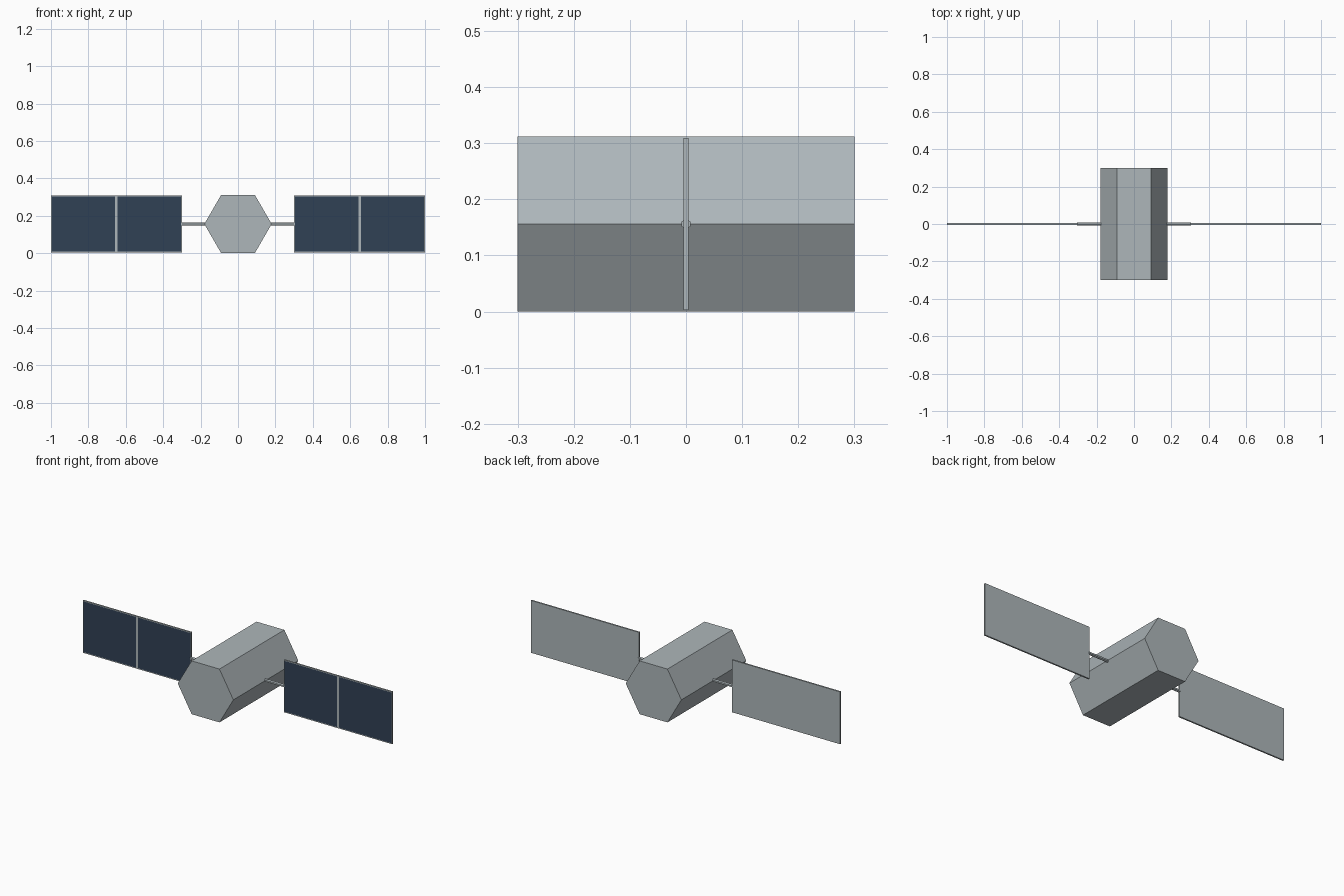
import bpy, bmesh
from math import pi
from mathutils import Matrix, Vector

cube = bpy.data.objects.get("Cube")
if cube:
    bpy.data.objects.remove(cube, do_unlink=True)


def material(name, rgb):
    mat = bpy.data.materials.new(name)
    mat.use_nodes = True
    mat.diffuse_color = (*rgb, 1)
    mat.node_tree.nodes["Principled BSDF"].inputs["Base Color"].default_value = (*rgb, 1)
    return mat


metal = material("light grey metal", (0.42, 0.47, 0.49))
cell_blue = material("dark blue cells", (0.03, 0.052, 0.09))


def finish(name, bm, *mats):
    mesh = bpy.data.meshes.new(name)
    bmesh.ops.recalc_face_normals(bm, faces=bm.faces)
    bm.to_mesh(mesh)
    bm.free()
    for mat in mats:
        mesh.materials.append(mat)
    obj = bpy.data.objects.new(name, mesh)
    bpy.context.collection.objects.link(obj)
    return obj


def hex_prism(name, radius, length, centre, turn):
    bm = bmesh.new()
    bmesh.ops.create_cone(bm, cap_ends=True, segments=6, radius1=radius, radius2=radius,
                          depth=length, matrix=Matrix.Translation(centre) @ turn)
    return finish(name, bm, metal)


R = 0.18                      # body corner radius
MID = R * 3 ** 0.5 / 2        # height of the body axis
INNER, OUTER = 0.30, 1.0      # panel ends
HALF_H, HALF_T = 0.153, 0.0045
RIM, GAP = 0.005, 0.007       # frame rim, half the centre bar

# Six-sided body, with corners pointing to the sides
hex_prism("body", R, 0.6, (0, 0, MID),
          Matrix.Rotation(pi / 2, 4, "X") @ Matrix.Rotation(pi / 2, 4, "Z"))


def solar_panel(name, side):
    centre = side * (INNER + OUTER) / 2
    half_w = (OUTER - INNER) / 2
    bm = bmesh.new()
    bmesh.ops.create_cube(bm, size=2, matrix=Matrix.Diagonal((half_w, HALF_T, HALF_H, 1)))
    # Cut the rim and centre bar into the front face
    front = [f for f in bm.faces if f.normal.y < -0.9]
    cuts = [(x, Vector((1, 0, 0))) for x in (RIM - half_w, -GAP, GAP, half_w - RIM)]
    cuts += [(z, Vector((0, 0, 1))) for z in (RIM - HALF_H, HALF_H - RIM)]
    for offset, axis in cuts:
        bmesh.ops.bisect_plane(bm, geom=bm.verts[:] + bm.edges[:] + bm.faces[:],
                               plane_co=axis * offset, plane_no=axis)
    # Cells fill the front between the bars
    for f in bm.faces:
        c = f.calc_center_median()
        f.material_index = int(c.y < -HALF_T * 0.9 and GAP < abs(c.x) < half_w - RIM
                               and abs(c.z) < HALF_H - RIM)
    obj = finish(name, bm, metal, cell_blue)
    obj.location = (centre, 0, MID)


for label, side in (("left", 1), ("right", -1)):
    solar_panel(label + "_solar_panel", side)
    # Thin six-sided strut from the body to the panel
    hex_prism(label + "_strut", 0.009, 0.145, (side * 0.2325, 0, MID),
              Matrix.Rotation(pi / 2, 4, "Y") @ Matrix.Rotation(pi / 2, 4, "Z"))
